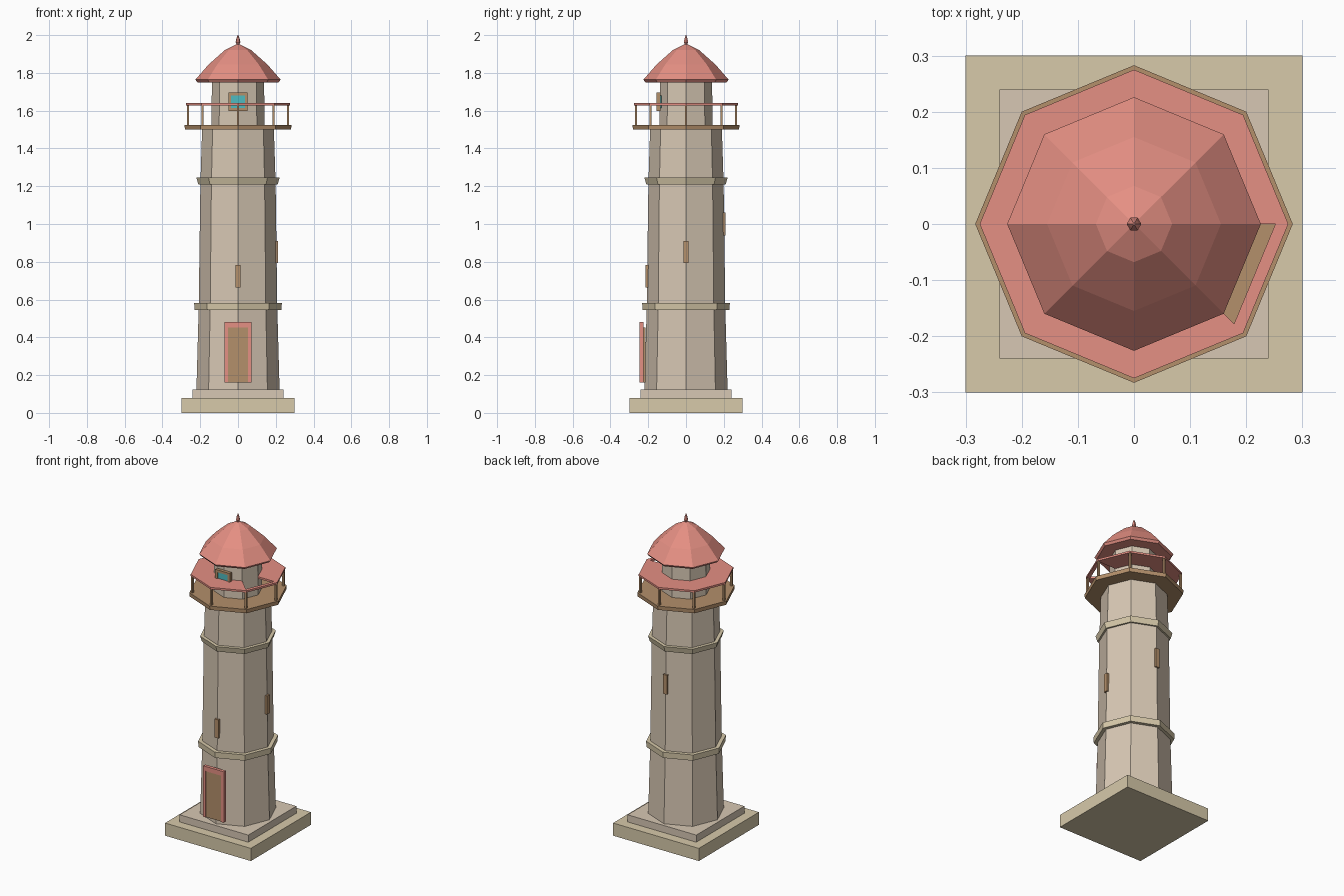
import bpy, bmesh
from math import cos, sin, pi

if "Cube" in bpy.data.objects:
    bpy.data.objects.remove(bpy.data.objects["Cube"])


def material(name, rgb):
    m = bpy.data.materials.new(name)
    m.diffuse_color = (*[(c / 255) ** 2.2 for c in rgb], 1)
    m.use_nodes = True
    m.node_tree.nodes["Principled BSDF"].inputs["Base Color"].default_value = m.diffuse_color
    return m


STONE = material("stone", (214, 198, 178))
SAND = material("sand", (214, 200, 168))
RED = material("coral", (228, 142, 130))
WOOD = material("wood", (178, 142, 106))
GLASS = material("glass", (80, 185, 190))


def finish(name, bm, mat):
    bmesh.ops.recalc_face_normals(bm, faces=bm.faces)
    me = bpy.data.meshes.new(name)
    bm.to_mesh(me)
    bm.free()
    me.materials.append(mat)
    ob = bpy.data.objects.new(name, me)
    bpy.context.collection.objects.link(ob)
    return ob


def box(name, lo, hi, mat):
    bm = bmesh.new()
    bmesh.ops.create_cube(bm, size=1)
    for v in bm.verts:
        v.co = [(a + b) / 2 + c * (b - a) for a, b, c in zip(lo, hi, v.co)]
    return finish(name, bm, mat)


def lathe(name, profile, mat, n=8, ring=False):
    """Faceted turning; profile is (radius, z), capped unless it is a closed ring."""
    bm = bmesh.new()
    rows = [[bm.verts.new((r * cos(2 * pi * i / n), r * sin(2 * pi * i / n), z))
             for i in range(n)] for r, z in profile]
    pairs = list(zip(rows, rows[1:]))
    if ring:
        pairs.append((rows[-1], rows[0]))
    else:
        bm.faces.new(rows[0][::-1])
        bm.faces.new(rows[-1])
    for a, b in pairs:
        for i in range(n):
            j = (i + 1) % n
            bm.faces.new((a[i], a[j], b[j], b[i]))
    return finish(name, bm, mat)


# Square plinth
box("plinth_lower", (-.3, -.3, 0), (.3, .3, .08), SAND)
box("plinth_upper", (-.24, -.24, .08), (.24, .24, .125), STONE)

# Tapered octagonal tower and its two bands
lathe("tower", [(.22, .125), (.208, .56), (.199, 1.22), (.19, 1.5)], STONE)
lathe("band_lower", [(.23, .545), (.232, .582)], SAND)
lathe("band_upper", [(.21, 1.21), (.22, 1.245)], SAND)

# Door: coral surround with a recessed wooden leaf
for s in (-1, 1):
    x0, x1 = sorted((s * .054, s * .072))
    box("door_jamb", (x0, -.245, .16), (x1, -.225, .482), RED)
box("door_lintel", (-.054, -.245, .452), (.054, -.225, .482), RED)
box("door_leaf", (-.054, -.24, .16), (.054, -.215, .452), WOOD)

# Slit windows rising round the tower
box("window_front", (-.013, -.215, .665), (.013, -.195, .782), WOOD)
box("window_right", (.195, -.013, .793), (.213, .013, .91), WOOD)
box("window_back", (-.013, .19, .94), (.013, .21, 1.062), WOOD)

# Gallery floor, posts and rail
lathe("gallery_floor", [(.281, 1.5), (.283, 1.525)], WOOD)
for i in range(8):
    x, y = .265 * cos(i * pi / 4), .265 * sin(i * pi / 4)
    box("rail_post", (x - .006, y - .006, 1.52), (x + .006, y + .006, 1.632), WOOD)
lathe("rail", [(.252, 1.628), (.275, 1.628), (.275, 1.64), (.252, 1.64)], RED, ring=True)

# Deck filling the rail, open in one sector
bm = bmesh.new()
outline = [(0, 0)] + [(.252 * cos(i * pi / 4), .252 * sin(i * pi / 4)) for i in range(8)]
low = [bm.verts.new((x, y, 1.628)) for x, y in outline]
top = [bm.verts.new((x, y, 1.64)) for x, y in outline]
for i in range(1, 8):
    bm.faces.new((low[0], low[i + 1] if i < 8 else low[1], low[i]))
    bm.faces.new((top[0], top[i], top[i + 1]))
for i in range(9):
    j = (i + 1) % 9
    bm.faces.new((low[i], low[j], top[j], top[i]))
finish("rail_deck", bm, RED)

# Lantern room and its framed window
lathe("lantern_room", [(.141, 1.525), (.138, 1.755)], STONE)
for s in (-1, 1):
    x0, x1 = sorted((s * .036, s * .051))
    box("lantern_frame_side", (x0, -.155, 1.598), (x1, -.135, 1.695), WOOD)
for z in (1.598, 1.68):
    box("lantern_frame_rail", (-.036, -.155, z), (.036, -.135, z + .015), WOOD)
box("lantern_glass", (-.036, -.15, 1.613), (.036, -.13, 1.68), GLASS)

# Domed roof and hexagonal finial
lathe("roof", [(.215, 1.75), (.226, 1.764), (.155, 1.845), (.068, 1.922), (.012, 1.95)], RED)
lathe("finial", [(.007, 1.94), (.008, 1.953), (.013, 1.962), (.009, 1.982), (.002, 2.0)], RED, n=6)
